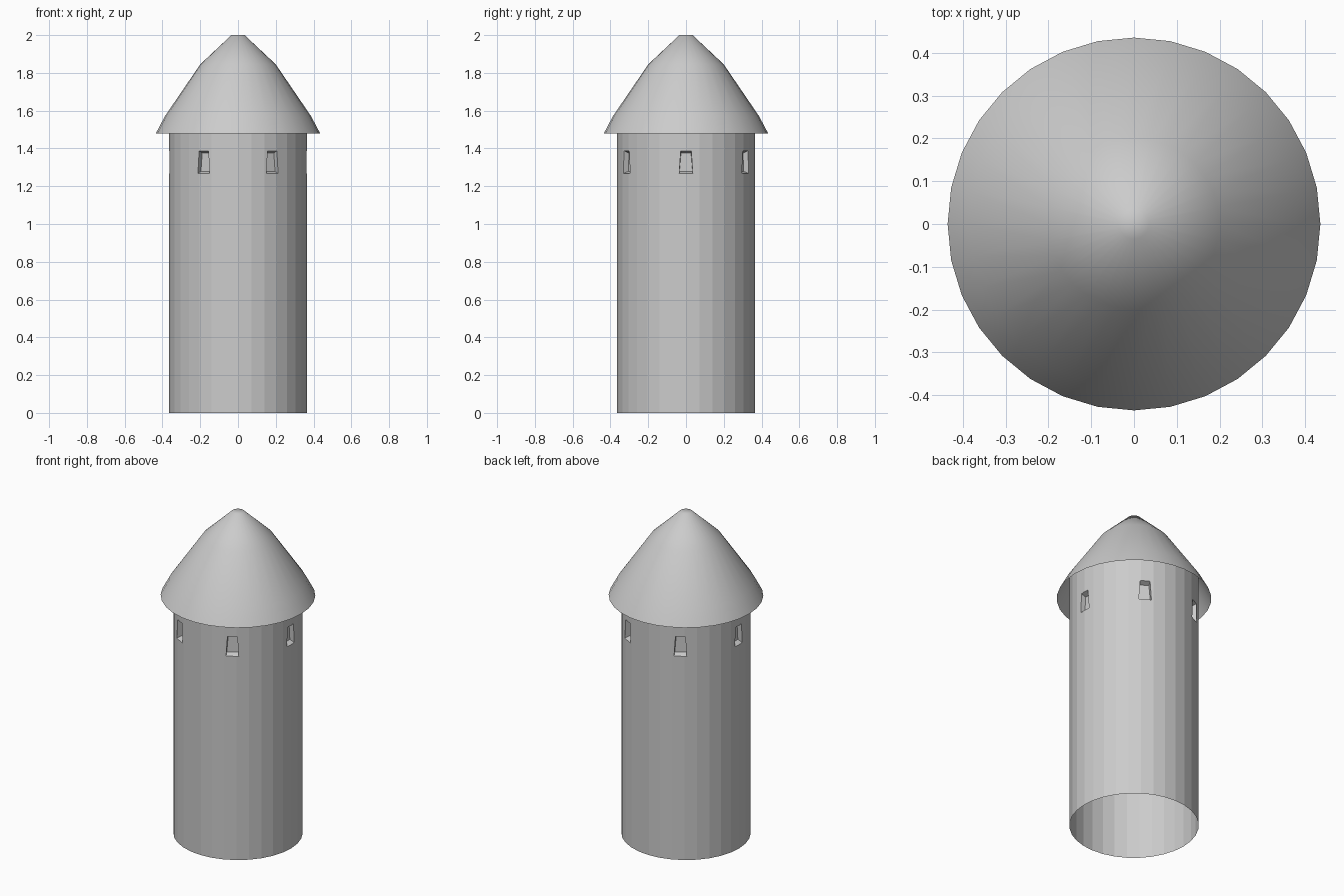
import bpy, bmesh, math
from mathutils import Vector

if "Cube" in bpy.data.objects:
    bpy.data.objects.remove(bpy.data.objects["Cube"])

SIDES = 32


def lathe(bm, profile):
    """Rings of vertices joined by quads; profile is (radius, z) from bottom to top."""
    rings = []
    for r, z in profile:
        rings.append([bm.verts.new((r * math.cos(2 * math.pi * i / SIDES),
                                    r * math.sin(2 * math.pi * i / SIDES), z))
                      for i in range(SIDES)])
    for a, b in zip(rings, rings[1:]):
        for i in range(SIDES):
            j = (i + 1) % SIDES
            bm.faces.new((a[i], a[j], b[j], b[i]))
    return rings


def finish(bm, name, smooth):
    mesh = bpy.data.meshes.new(name)
    bm.to_mesh(mesh)
    bm.free()
    for p in mesh.polygons:
        p.use_smooth = smooth
    ob = bpy.data.objects.new(name, mesh)
    bpy.context.collection.objects.link(ob)
    return ob


def recess_window(bm, angle):
    """Cut a tapered opening in the wall and sink a panel into it."""
    n = Vector((math.cos(angle), math.sin(angle), 0))
    t = Vector((-n.y, n.x, 0))
    z0, z1, w0, w1, depth = 1.267, 1.387, 0.036, 0.028, 0.333
    mid = (z0 + z1) / 2
    slope = (w0 - w1) / (z1 - z0)
    planes = [(Vector((0, 0, z0)), Vector((0, 0, -1))),
              (Vector((0, 0, z1)), Vector((0, 0, 1)))]
    for s in (-1, 1):
        planes.append((t * s * w0 + Vector((0, 0, z0)),
                       (t * s + Vector((0, 0, slope))).normalized()))

    def near(f):
        c = f.calc_center_median()
        return c.dot(n) > 0.33 and abs(c.dot(t)) < 0.1 and z0 - 0.1 < c.z < z1 + 0.1

    for co, no in planes:
        fs = [f for f in bm.faces if near(f)]
        geom = fs + list({e for f in fs for e in f.edges}) + list({v for f in fs for v in f.verts})
        bmesh.ops.bisect_plane(bm, geom=geom, dist=1e-5, plane_co=co, plane_no=no)
    inside = [f for f in bm.faces if near(f) and
              all((f.calc_center_median() - co).dot(no) < 0 for co, no in planes)]
    inner = set(inside)
    rim = [e for e in {e for f in inside for e in f.edges}
           if sum(f in inner for f in e.link_faces) == 1]
    bmesh.ops.delete(bm, geom=inside, context='FACES')
    new = bmesh.ops.extrude_edge_only(bm, edges=rim)['geom']
    for v in (g for g in new if isinstance(g, bmesh.types.BMVert)):
        v.co = n * depth + t * v.co.dot(t) * 0.95 + Vector((0, 0, mid + (v.co.z - mid) * 0.8))
    bmesh.ops.contextual_create(bm, geom=[g for g in new if isinstance(g, bmesh.types.BMEdge)])


# Tower wall: faceted open tube with six recessed windows
bm = bmesh.new()
lathe(bm, [(0.365, 0), (0.365, 1.2), (0.365, 1.45), (0.365, 1.595)])
for k in range(6):
    recess_window(bm, k * math.pi / 3)
bmesh.ops.recalc_face_normals(bm, faces=bm.faces)
finish(bm, "tower_wall", False)

# Roof: smooth flared cone with a small blunt tip, open underneath
bm = bmesh.new()
rings = lathe(bm, [(0.436, 1.478), (0.386, 1.572), (0.2, 1.845), (0.035, 2.0)])
bm.faces.new(rings[-1])
finish(bm, "roof", True)
